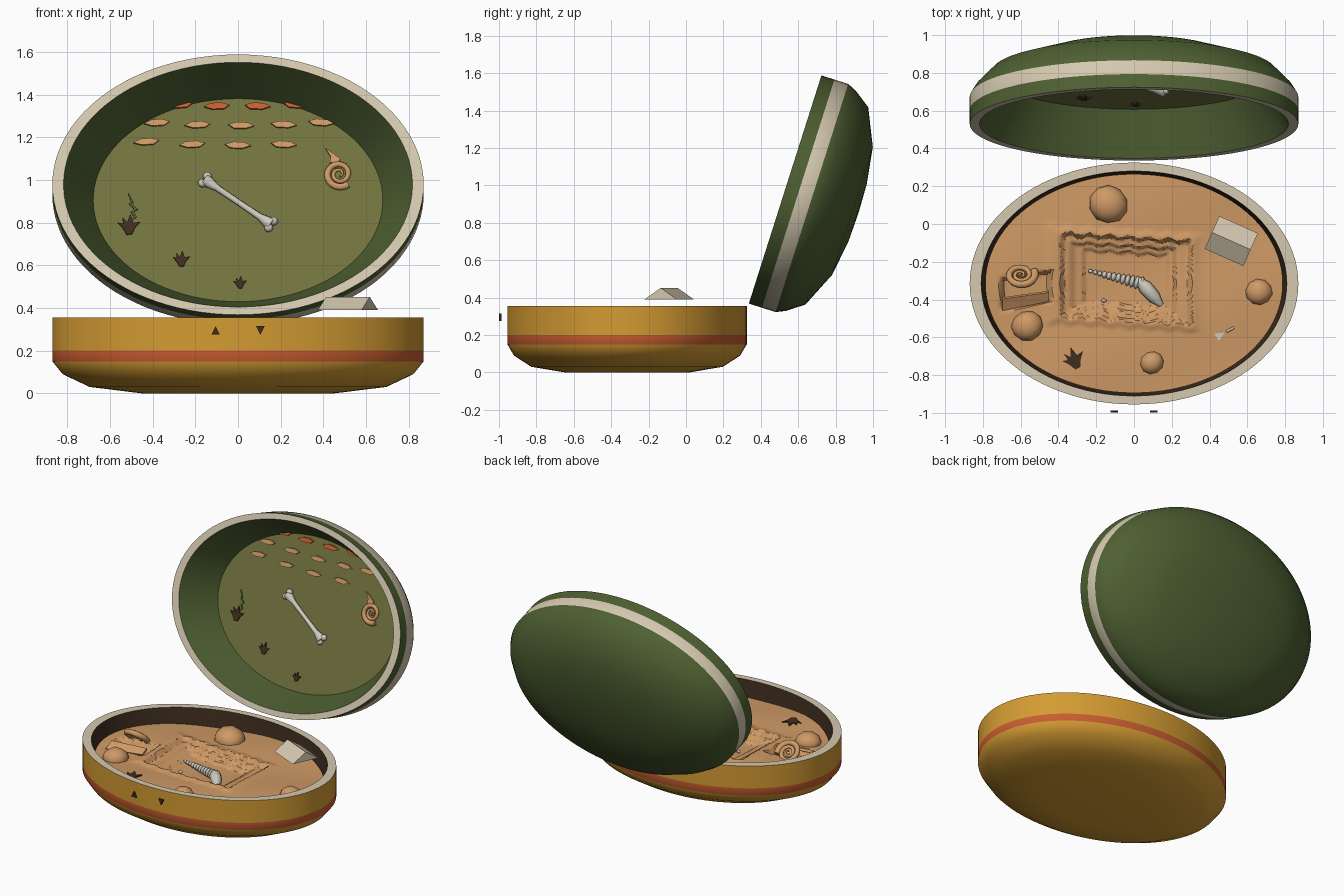
import bpy, bmesh, math, random
from mathutils import Matrix, Vector

if "Cube" in bpy.data.objects:
    bpy.data.objects.remove(bpy.data.objects["Cube"])
random.seed(4)


def material(name, rgb):
    m = bpy.data.materials.new(name)
    m.use_nodes = True
    m.diffuse_color = (*rgb, 1)
    bsdf = m.node_tree.nodes["Principled BSDF"]
    bsdf.inputs["Base Color"].default_value = (*rgb, 1)
    bsdf.inputs["Roughness"].default_value = 0.8
    return m


YELLOW = material("ochre yellow", (.66, .33, .033))
RED = material("rust orange", (.58, .11, .03))
GREEN = material("forest green", (.077, .117, .032))
OLIVE = material("olive", (.17, .175, .05))
CREAM = material("cream", (.66, .58, .43))
SAND = material("sand", (.62, .32, .13))
BROWN = material("dark brown", (.05, .027, .014))
BONE = material("bone", (.62, .60, .52))


def finish(name, bm, mats, matrix=Matrix(), angle=35, recalc=True):
    """Turn a bmesh into a shaded object."""
    if recalc:
        bmesh.ops.recalc_face_normals(bm, faces=bm.faces)
    me = bpy.data.meshes.new(name)
    bm.to_mesh(me)
    bm.free()
    for m in mats:
        me.materials.append(m)
    ob = bpy.data.objects.new(name, me)
    bpy.context.collection.objects.link(ob)
    ob.matrix_world = matrix
    if angle:
        bpy.ops.object.select_all(action='DESELECT')
        ob.select_set(True)
        bpy.context.view_layer.objects.active = ob
        bpy.ops.object.shade_smooth_by_angle(angle=math.radians(angle))
    return ob


RX, RY, SEG = .87, .64, 96


def oval_lathe(name, profile, bands, mats, matrix):
    """Profile of (radius factor, z) spun round an oval; one material index per band."""
    bm = bmesh.new()
    rings = []
    for f, z in profile:
        if f == 0:
            rings.append([bm.verts.new((0, 0, z))] * SEG)
        else:
            rings.append([bm.verts.new((RX * f * math.cos(a), RY * f * math.sin(a), z))
                          for a in (2 * math.pi * i / SEG for i in range(SEG))])
    for a, b, k in zip(rings, rings[1:], bands):
        for i in range(SEG):
            j = (i + 1) % SEG
            quad = list(dict.fromkeys((a[i], a[j], b[j], b[i])))
            bm.faces.new(quad).material_index = k
    return finish(name, bm, mats, matrix, 40)


def prism(name, pts, depth, matrix, mat, angle=0):
    """Flat outline extruded along local z."""
    bm = bmesh.new()
    face = bm.faces.new([bm.verts.new((x, y, 0)) for x, y in pts])
    ext = bmesh.ops.extrude_face_region(bm, geom=[face])
    bmesh.ops.translate(bm, vec=(0, 0, depth),
                        verts=[v for v in ext["geom"] if isinstance(v, bmesh.types.BMVert)])
    return finish(name, bm, [mat], matrix, angle)


def blob(name, loc, size, mat, rot=0, parent=Matrix(), jitter=0, sub=2):
    bm = bmesh.new()
    bmesh.ops.create_icosphere(bm, subdivisions=sub, radius=1)
    for v in bm.verts:
        v.co *= 1 + random.uniform(-jitter, jitter)
    m = parent @ Matrix.Translation(loc) @ Matrix.Rotation(rot, 4, 'Z') @ Matrix.Diagonal((*size, 1))
    return finish(name, bm, [mat], m, 50)


def tube(name, path, radii, mat, matrix=Matrix(), sides=8):
    """Round sweep along a path with a radius for each point."""
    bm = bmesh.new()
    pts = [Vector(p) for p in path]
    rings = []
    for i, p in enumerate(pts):
        t = (pts[min(i + 1, len(pts) - 1)] - pts[max(i - 1, 0)]).normalized()
        side = t.cross(Vector((0, 0, 1))).normalized()
        up = side.cross(t)
        rings.append([bm.verts.new(p + radii[i] * (side * math.cos(a) + up * math.sin(a)))
                      for a in (2 * math.pi * k / sides for k in range(sides))])
    for a, b in zip(rings, rings[1:]):
        for k in range(sides):
            bm.faces.new((a[k], a[(k + 1) % sides], b[(k + 1) % sides], b[k]))
    bm.faces.new(rings[0])
    bm.faces.new(rings[-1])
    return finish(name, bm, [mat], matrix, 50)


def coil(name, size, turns, start, mat, matrix):
    """Coiled shell that widens outwards."""
    path, radii = [], []
    n = 44
    for i in range(n):
        t = i / (n - 1)
        a = start + turns * 2 * math.pi * (t - 1)
        r = size * (.1 + .72 * t)
        path.append((r * math.cos(a), r * math.sin(a), 0))
        radii.append(size * (.05 + .17 * t))
    return tube(name, path, radii, mat, matrix)


# Base bowl
base = Matrix.Translation((0, -.315, 0))
oval_lathe("base_bowl",
           [(0, 0), (.52, 0), (.8, .03), (.945, .09), (1, .15), (1, .2), (1, .355),
            (.93, .355), (.9, .15), (0, .12)],
           [0, 0, 0, 0, 1, 0, 2, 3, 3], [YELLOW, RED, CREAM, BROWN], base)

# Lid: an opened bowl tilted back behind the base
lid = Matrix.Translation((0, .53, .978)) @ Matrix.Rotation(math.radians(72.35), 4, 'X')
oval_lathe("lid",
           [(0, -.412), (.25, -.407), (.56, -.378), (.865, -.29), (.965, -.2), (1, -.15), (1, -.073),
            (1, 0), (.94, 0), (.78, -.24), (0, -.24)],
           [0, 0, 0, 0, 0, 1, 0, 1, 0, 2], [GREEN, CREAM, OLIVE], lid)


# Sand with a terraced main dig and a small side dig
def step(a, b, x):
    t = max(0, min(1, (x - a) / (b - a)))
    return t * t * (3 - 2 * t)


def sand_height(x, y):
    z = .25 + .006 * math.sin(7 * x + 2 * y) + .006 * math.sin(9 * y - 4 * x + 1)
    dx, dy = x + .05, y + .29 + .06 * (x + .05)
    ripple = .03 * math.sin(x * 60)
    m = max(abs(dx) / .33, abs(dy) / .21) + ripple
    z += .012 * step(1.3, 1.08, m)
    z -= .03 * step(1.06, .98, m) + .022 * step(.86, .78, m) + .016 * step(.7, .62, m)
    n = max(abs(x + .57) / .13, abs(y + .35 - .15 * (x + .57)) / .08)
    return z - .045 * step(1.1, .85, n)


bm = bmesh.new()
rings = []
for r in range(1, 57):
    f = .905 * r / 56
    ring = []
    for i in range(SEG * 2):
        a = math.pi * i / SEG
        x, y = RX * f * math.cos(a), RY * f * math.sin(a) - .315
        ring.append(bm.verts.new((x, y, sand_height(x, y))))
    rings.append(ring)
bm.faces.new(rings[0])
for a, b in zip(rings, rings[1:]):
    for i in range(SEG * 2):
        j = (i + 1) % (SEG * 2)
        bm.faces.new((a[i], b[i], b[j], a[j]))
finish("sand", bm, [SAND], angle=35, recalc=False)

# Rocks
for x, y, r in [(-.135, .105, .105), (-.565, -.54, .085), (.66, -.36, .073), (.095, -.735, .062)]:
    blob("rock", (x, y, .25), (r, r * .95, r * .8), SAND, rot=x * 5, jitter=.03)

# Half-buried coiled shell standing in the side dig
shell = Matrix.Translation((-.6, -.27, .29)) @ Matrix.Rotation(math.radians(-42), 4, 'X')
coil("buried_shell", .095, 2.3, .4, SAND, shell)
tilt = Matrix.Translation((-.575, -.4, .25)) @ Matrix.Rotation(.16, 4, 'Z') @ Matrix.Rotation(.5, 4, 'X')
prism("dig_slab", [(-.13, -.035), (.12, -.025), (.13, .03), (-.12, .035)], .018, tilt, SAND)

# Skeleton in the main dig: spine, skull and loose bones
for i in range(12):
    t = i / 11
    s = .012 + .026 * t
    blob("vertebra", (-.23 + .27 * t, -.25 - .065 * t, .205), (.014, s, s), BONE, rot=-.24, sub=1 + (i > 2))
tube("skull", [(.02, -.295, .215), (.06, -.335, .215), (.105, -.385, .21), (.145, -.43, .205)],
     [.018, .038, .036, .014], BONE)
blob("loose_bone", (-.16, -.405, .21), (.015, .01, .01), BONE)
tube("small_bone", [(.49, -.57, .262), (.53, -.548, .262)], [.007, .007], BONE)
prism("bone_chip", [(-.03, .015), (.025, .02), (-.005, -.025)], .014,
      Matrix.Translation((.455, -.595, .248)), BONE)

# Tent: a ridge prism along its local x, hovering over the sand
tent = (Matrix.Translation((.515, -.09, .39)) @ Matrix.Rotation(math.radians(-24), 4, 'Z')
        @ Matrix.Rotation(math.radians(90), 4, 'Z') @ Matrix.Rotation(math.radians(90), 4, 'X')
        @ Matrix.Translation((0, 0, -.112)))
prism("tent", [(-.095, 0), (.095, 0), (0, .062)], .224, tent, CREAM)

# Three-toed tracks
TRACK = [(-.12, -.5), (.14, -.48), (.25, -.2), (.5, .12), (.2, .06), (.06, .5),
         (-.1, .1), (-.32, .34), (-.27, .02), (-.52, .08), (-.28, -.2)]


def track(size, matrix):
    prism("track", [(x * size, y * size) for x, y in TRACK], .009, matrix, BROWN)


def on_lid(x, z, turn=0):
    """Place on the lid's inner panel at front-facing x and z."""
    return lid @ Matrix.Translation((x, (z - .905) / .953, -.24)) @ Matrix.Rotation(turn, 4, 'Z')


track(.12, Matrix.Translation((-.32, -.71, .255)) @ Matrix.Rotation(.4, 4, 'Z'))
for x, z, s in [(-.51, .79, .1), (-.265, .63, .078), (.01, .52, .062)]:
    track(s, on_lid(x, z))

# Thin fern stem on the lid panel
prism("fern", [(-.004, -.06), (.02, -.035), (.006, -.01), (.026, .0), (-.004, .03), (.006, .035), (-.018, .08),
               (-.02, .075), (-.006, .04), (-.016, .028), (.008, .002), (-.008, -.012), (.006, -.034)],
      .007, on_lid(-.495, .86), GREEN)

# Rows of lens-shaped plates on the lid panel
LENS = [(-.06, -.003), (-.03, .013), (.02, .016), (.06, .004), (.035, -.014), (-.02, -.016)]
rows = [(RED, 1.343, (-.275, -.1, .092, .275)),
        (SAND, 1.253, (-.38, -.19, .015, .215, .39)),
        (SAND, 1.16, (-.43, -.215, 0, .215))]
for mat, z, xs in rows:
    for x in xs:
        side = 1 if x < 0 else -1
        prism("lid_plate", [(px * side, py) for px, py in LENS], .014,
              on_lid(x, z + .09 * x * x, -.12 * x), mat)

# Long bone on the lid panel
bone_m = on_lid(0, .89) @ Matrix.Translation((0, 0, .02))
ends = [Vector((-.155, .11, 0)), Vector((.155, -.11, 0))]
path = [ends[0].lerp(ends[1], t) for t in (0, .06, .18, .5, .82, .94, 1)]
tube("long_bone", path, [.03, .028, .016, .014, .016, .028, .03], BONE, bone_m)
across = Vector((.11, .155, 0)).normalized() * .02
for e in ends:
    for s in (-1, 1):
        blob("bone_knob", e + across * s, (.021, .021, .021), BONE, parent=bone_m)

# Coiled shell on the lid panel with a tapering tip
coil("lid_shell", .08, 2.1, -.9, SAND, on_lid(.475, 1.025) @ Matrix.Translation((0, 0, .006)))
prism("shell_tip", [(-.06, .12), (-.03, .1), (.01, .07), (.0, .05), (-.04, .05), (-.035, .08)], .012,
      on_lid(.47, 1.03), SAND)

# Arrow markers in front of the base
for x, s in [(-.105, 1), (.105, -1)]:
    m = Matrix.Translation((x, -.987, .295)) @ Matrix.Rotation(math.radians(90), 4, 'X')
    prism("arrow_marker", [(-.02, -.02 * s), (.02, -.02 * s), (0, .02 * s)], .012, m, BROWN)
